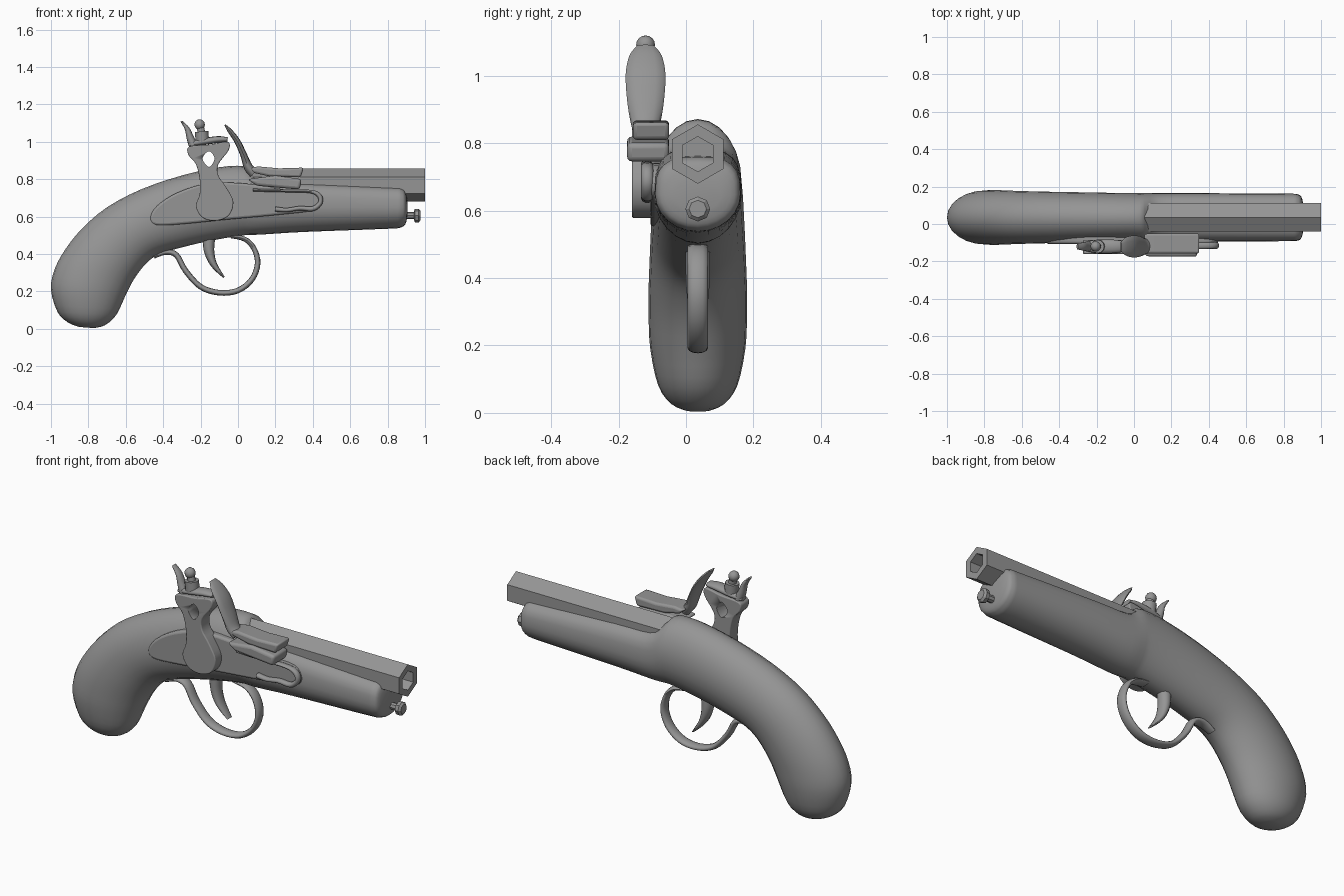
import bpy, bmesh, math
from mathutils import Vector

if "Cube" in bpy.data.objects:
    bpy.data.objects.remove(bpy.data.objects["Cube"])

MID = 0.035      # centre plane of stock and barrel
LOCK = -0.12     # centre plane of the lock parts

steel = bpy.data.materials.new("plain grey")
steel.use_nodes = True
grey = (0.3, 0.3, 0.3, 1)
steel.diffuse_color = grey
steel.node_tree.nodes["Principled BSDF"].inputs["Base Color"].default_value = grey


def finish(name, bm, angle=40, bevel=0, segments=2):
    bmesh.ops.recalc_face_normals(bm, faces=bm.faces)
    mesh = bpy.data.meshes.new(name)
    bm.to_mesh(mesh)
    bm.free()
    ob = bpy.data.objects.new(name, mesh)
    bpy.context.collection.objects.link(ob)
    mesh.materials.append(steel)
    if bevel:
        mod = ob.modifiers.new("Bevel", "BEVEL")
        mod.width, mod.segments, mod.limit_method = bevel, segments, "ANGLE"
    bpy.ops.object.select_all(action="DESELECT")
    ob.select_set(True)
    bpy.context.view_layer.objects.active = ob
    bpy.ops.object.shade_smooth_by_angle(angle=math.radians(angle))
    return ob


def spline(points, steps, closed=False):
    """Catmull-Rom through tuples of any length."""
    n, out = len(points), []
    for i in range(n if closed else n - 1):
        a, b, c, d = (points[k % n if closed else min(max(k, 0), n - 1)]
                      for k in range(i - 1, i + 3))
        for s in range(steps):
            t = s / steps
            out.append(tuple(0.5 * (2 * q + (r - p) * t + (2 * p - 5 * q + 4 * r - u) * t * t
                                    + (3 * q - p - 3 * r + u) * t ** 3)
                             for p, q, r, u in zip(a, b, c, d)))
    return out if closed else out + [points[-1]]


def loft(name, rings, y, sides, angle=40):
    """Rings of (centre x, centre z, up x, up z, half width, top squareness)."""
    bm = bmesh.new()
    loops = []
    for cx, cz, ux, uz, w, p in rings:
        loop = []
        for k in range(sides):
            a = math.tau * k / sides
            c, s = math.cos(a), math.sin(a)
            e = 2 / p if s > 0 else 1
            h = math.copysign(abs(s) ** e, s)
            side = math.copysign(abs(c) ** e, c)
            loop.append(bm.verts.new((cx + ux * h, y + w * side, cz + uz * h)))
        loops.append(loop)
    for a, b in zip(loops, loops[1:]):
        for k in range(sides):
            j = (k + 1) % sides
            bm.faces.new((a[k], a[j], b[j], b[k]))
    bm.faces.new(loops[0])
    bm.faces.new(loops[-1])
    return finish(name, bm, angle)


def strip(name, stations, y, sides=12, steps=4):
    """Swept bar through (x, z, half thickness, half width)."""
    pts = spline(stations, steps)
    rings = []
    for i, (x, z, t, w) in enumerate(pts):
        a, b = pts[max(i - 1, 0)], pts[min(i + 1, len(pts) - 1)]
        d = Vector((b[0] - a[0], b[1] - a[1])).normalized()
        rings.append((x, z, -d.y * t, d.x * t, w, 2))
    return loft(name, rings, y, sides, 60)


def plate(name, outline, y0, y1, bevel, steps=4, segments=3):
    """Outline in x and z, pushed from y0 to y1."""
    bm = bmesh.new()
    pts = spline(outline, steps, True) if steps else outline
    face = bm.faces.new([bm.verts.new((x, y0, z)) for x, z in pts])
    new = bmesh.ops.extrude_face_region(bm, geom=[face])["geom"]
    bmesh.ops.translate(bm, vec=(0, y1 - y0, 0),
                        verts=[v for v in new if isinstance(v, bmesh.types.BMVert)])
    return finish(name, bm, 45, bevel, segments)


def rod(name, stations, y, z, sides, angle=30):
    """Solid along x through (x, radius), with a corner pointing up."""
    return loft(name, [(x, z, 0, r, r, 2) for x, r in stations], y, sides, angle)


# Stock: top x, top z, bottom x, bottom z, half width, squareness of the top
stock = [
    (-.85, .01, -.77, .004, .035, 2), (-.91, .035, -.71, .02, .08, 2),
    (-.965, .09, -.65, .075, .118, 2), (-1, .21, -.605, .17, .141, 2),
    (-.98, .32, -.565, .25, .146, 2), (-.92, .43, -.525, .31, .146, 2),
    (-.83, .54, -.475, .365, .143, 2), (-.7, .65, -.42, .40, .14, 2),
    (-.52, .745, -.34, .425, .137, 2), (-.3, .82, -.2, .46, .134, 2),
    (-.1, .864, -.07, .485, .131, 2), (.03, .87, .03, .50, .13, 2),
    (.07, .84, .07, .502, .13, 2.4), (.14, .79, .14, .505, .13, 3),
    (.35, .783, .35, .518, .13, 3), (.8, .762, .8, .535, .127, 3),
    (.87, .757, .87, .542, .125, 3), (.895, .735, .895, .56, .11, 3),
    (.905, .69, .905, .60, .07, 2)]
loft("stock", [((a + c) / 2, (b + d) / 2, (a - c) / 2, (b - d) / 2, w, p)
               for a, b, c, d, w, p in spline(stock, 3)], MID, 24, 60)

# Six-sided barrel with a recessed bore
bm = bmesh.new()
loops = [[bm.verts.new((x, MID + r * math.sin(k * math.tau / 6), .768 + r * math.cos(k * math.tau / 6)))
          for k in range(6)] for x, r in ((.04, .088), (1, .088), (1, .052), (.8, .052))]
for a, b in zip(loops, loops[1:]):
    for k in range(6):
        bm.faces.new((a[k], a[k - 1], b[k - 1], b[k]))
bm.faces.new(loops[0])
bm.faces.new(loops[-1])
finish("barrel", bm, 20)

# Ramrod
rod("ramrod", [(.85, .019), (.94, .019), (.945, .035), (.965, .037), (.975, .026)], MID, .605, 8)

# Trigger and guard
strip("trigger_guard", [(-.45, .385, .01, .025), (-.39, .41, .015, .03), (-.33, .395, .015, .03),
                        (-.28, .31, .015, .03), (-.2, .225, .015, .03), (-.1, .193, .015, .03),
                        (0, .205, .015, .03), (.075, .265, .015, .03), (.105, .35, .015, .03),
                        (.085, .43, .014, .03), (.035, .48, .013, .03), (-.04, .495, .01, .03)], MID)
strip("trigger", [(-.155, .50, .035, .036), (-.155, .42, .028, .036),
                  (-.13, .345, .018, .032), (-.075, .275, .005, .02)], MID)

# Lock plate and the spring on it
plate("lock_plate", [(-.47, .595), (-.43, .66), (-.32, .73), (-.15, .78), (.06, .775), (.25, .745),
                     (.4, .735), (.45, .685), (.41, .635), (.22, .61), (-.05, .585), (-.3, .56),
                     (-.44, .555)], -.06, -.106, .012)
strip("frizzen_spring", [(.08, .742, .008, .018), (.24, .738, .008, .018), (.38, .735, .009, .018),
                         (.432, .715, .013, .018), (.44, .675, .013, .018), (.40, .642, .014, .018),
                         (.33, .645, .012, .018), (.26, .635, .012, .018), (.20, .64, .014, .018)],
      -.115, 10)

# Pan under the frizzen
plate("pan", [(.05, .80), (.1, .765), (.33, .745), (.34, .80), (.2, .82)], -.175, -.05, .015, 0)
plate("frizzen_foot", [(.05, .86), (.08, .835), (.17, .815), (.335, .81), (.352, .862), (.22, .858),
                       (.11, .868)], -.158, -.05, .012, 0)
strip("frizzen", [(-.07, 1.09, .004, .025), (-.045, 1.06, .012, .048), (-.005, 1.005, .016, .059),
                  (.03, .93, .018, .055), (.055, .865, .024, .045), (.085, .83, .026, .035)], LOCK)

# Hammer: body with an eye cut through it
hammer = plate("hammer", [(-.225, .655), (-.19, .595), (-.12, .578), (-.05, .605), (-.025, .68),
                          (-.065, .76), (-.105, .82), (-.105, .88), (-.05, .955), (-.055, 1.0),
                          (-.15, .985), (-.26, .975), (-.265, .93), (-.225, .88), (-.205, .80),
                          (-.205, .72)], -.085, -.16, .018)
cut = plate("hammer_eye_cutter", [(-.19, .91), (-.155, .95), (-.125, .91), (-.155, .865)],
            -.3, .0, 0)
cut.hide_render = True
cut.hide_set(True)
mod = hammer.modifiers.new("Eye", "BOOLEAN")
mod.object, mod.solver = cut, "EXACT"

# Jaw, spur and clamp screw on the hammer
strip("hammer_jaw", [(-.265, .985, .012, .022), (-.2, .998, .018, .036), (-.11, 1.012, .018, .036),
                     (-.055, 1.012, .012, .028)], LOCK)
strip("hammer_spur", [(-.235, .97, .025, .03), (-.255, 1.02, .02, .026), (-.272, 1.07, .013, .022),
                      (-.303, 1.11, .005, .016)], LOCK)
strip("jaw_screw", [(-.19, 1.0, .036, .036), (-.195, 1.055, .036, .036)], LOCK, 12, 1)
strip("jaw_screw_neck", [(-.195, 1.05, .02, .02), (-.203, 1.085, .02, .02)], LOCK, 12, 1)
bm = bmesh.new()
bmesh.ops.create_uvsphere(bm, u_segments=12, v_segments=8, radius=.028)
bmesh.ops.translate(bm, verts=bm.verts, vec=(-.205, LOCK, 1.092))
finish("jaw_screw_knob", bm)
